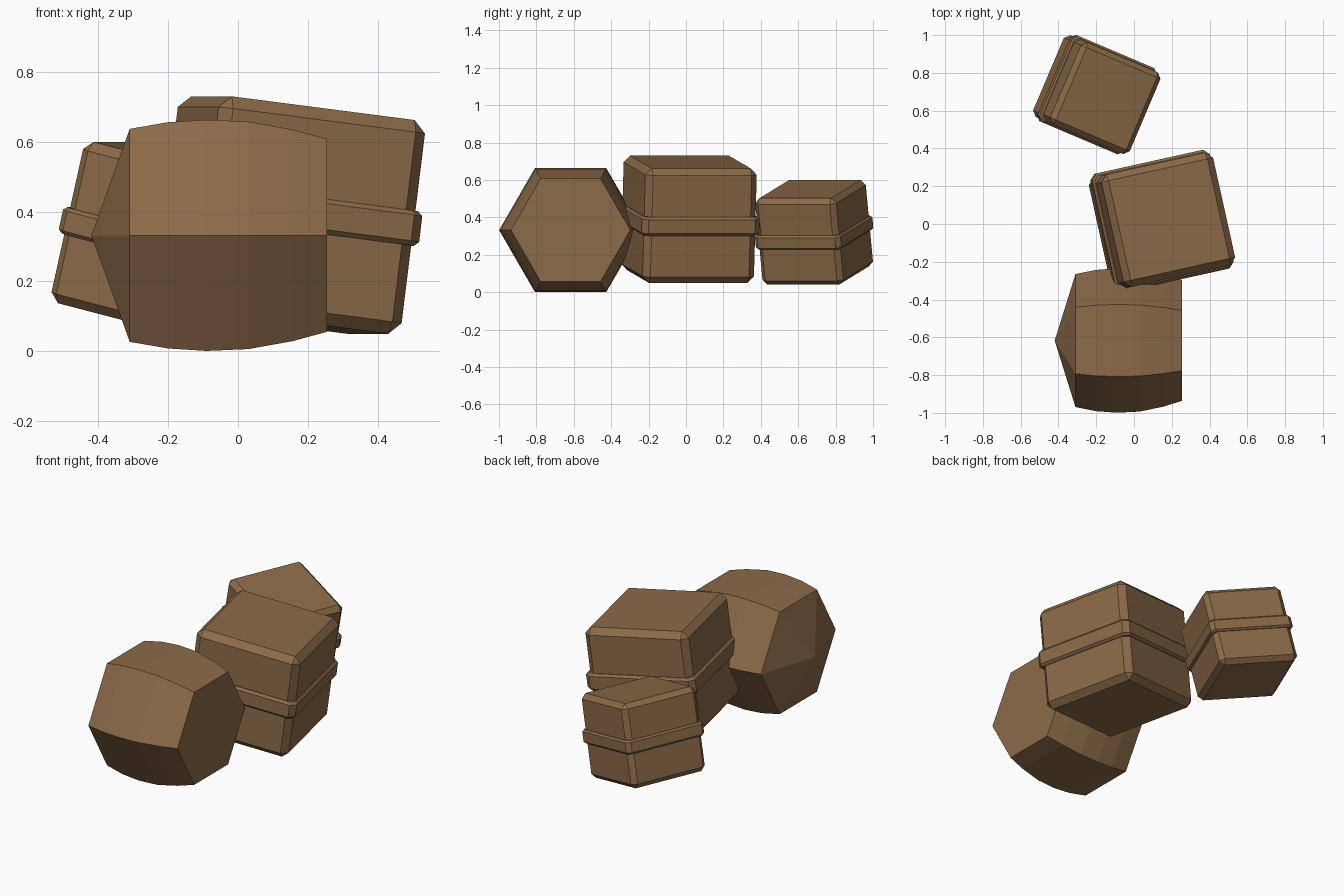
import bpy, bmesh, math

if "Cube" in bpy.data.objects:
    bpy.data.objects.remove(bpy.data.objects["Cube"])

brown = bpy.data.materials.new("brown_wood")
brown.diffuse_color = (0.26, 0.145, 0.065, 1)
brown.use_nodes = True
brown.node_tree.nodes["Principled BSDF"].inputs["Base Color"].default_value = brown.diffuse_color


def finish(bm, name, loc=(0, 0, 0), rot=(0, 0, 0)):
    bmesh.ops.recalc_face_normals(bm, faces=bm.faces[:])
    mesh = bpy.data.meshes.new(name)
    bm.to_mesh(mesh)
    bm.free()
    mesh.materials.append(brown)
    ob = bpy.data.objects.new(name, mesh)
    ob.location, ob.rotation_euler = loc, rot
    bpy.context.collection.objects.link(ob)


def chamfered_block(name, width, height, upright, rim, loc, rot):
    """Block with separately sized chamfers on upright and on rim edges."""
    bm = bmesh.new()
    bmesh.ops.create_cube(bm, size=1)
    bmesh.ops.scale(bm, vec=(width, width, height), verts=bm.verts[:])

    def is_upright(e):
        return abs(e.verts[0].co.z - e.verts[1].co.z) > height * 0.5

    if upright == rim:
        bmesh.ops.bevel(bm, geom=bm.edges[:], offset=rim, segments=1,
                        affect='EDGES')
    else:
        for pick_upright, size in ((True, upright), (False, rim)):
            edges = [e for e in bm.edges if is_upright(e) == pick_upright]
            bmesh.ops.bevel(bm, geom=edges, offset=size, segments=1,
                            affect='EDGES')
    finish(bm, name, loc, rot)


def crate(prefix, width, height, loc, tilt, yaw):
    rot = (0, math.radians(tilt), math.radians(yaw))
    k = width / 0.61
    chamfered_block(prefix + "_crate", width, height, 0.035 * k, 0.035 * k, loc, rot)
    chamfered_block(prefix + "_crate_band", width + 0.034 * k, 0.10 * k,
                    0.03 * k, 0.013 * k, loc, rot)


# Two leaning crates, each with a raised band round the middle
crate("large", 0.61, 0.617, (0.148, 0.015, 0.39), 7.2, 12.5)
crate("small", 0.47, 0.475, (-0.197, 0.685, 0.32), 13.5, -23)

# Six-sided barrel lying along x: pointed left end, flat right end
profile = [(-0.31, 0.352), (-0.20, 0.374), (-0.09, 0.382),
           (0.03, 0.376), (0.155, 0.35), (0.255, 0.319)]
bm = bmesh.new()
rings = [[bm.verts.new((x, r * math.cos(i * math.pi / 3), r * math.sin(i * math.pi / 3)))
          for i in range(6)] for x, r in profile]
tip = bm.verts.new((-0.42, 0, 0))
for i in range(6):
    j = (i + 1) % 6
    bm.faces.new((tip, rings[0][i], rings[0][j]))
    for a, b in zip(rings, rings[1:]):
        bm.faces.new((a[i], b[i], b[j], a[j]))
bm.faces.new(rings[-1])
finish(bm, "barrel", (0, -0.617, 0.332))
